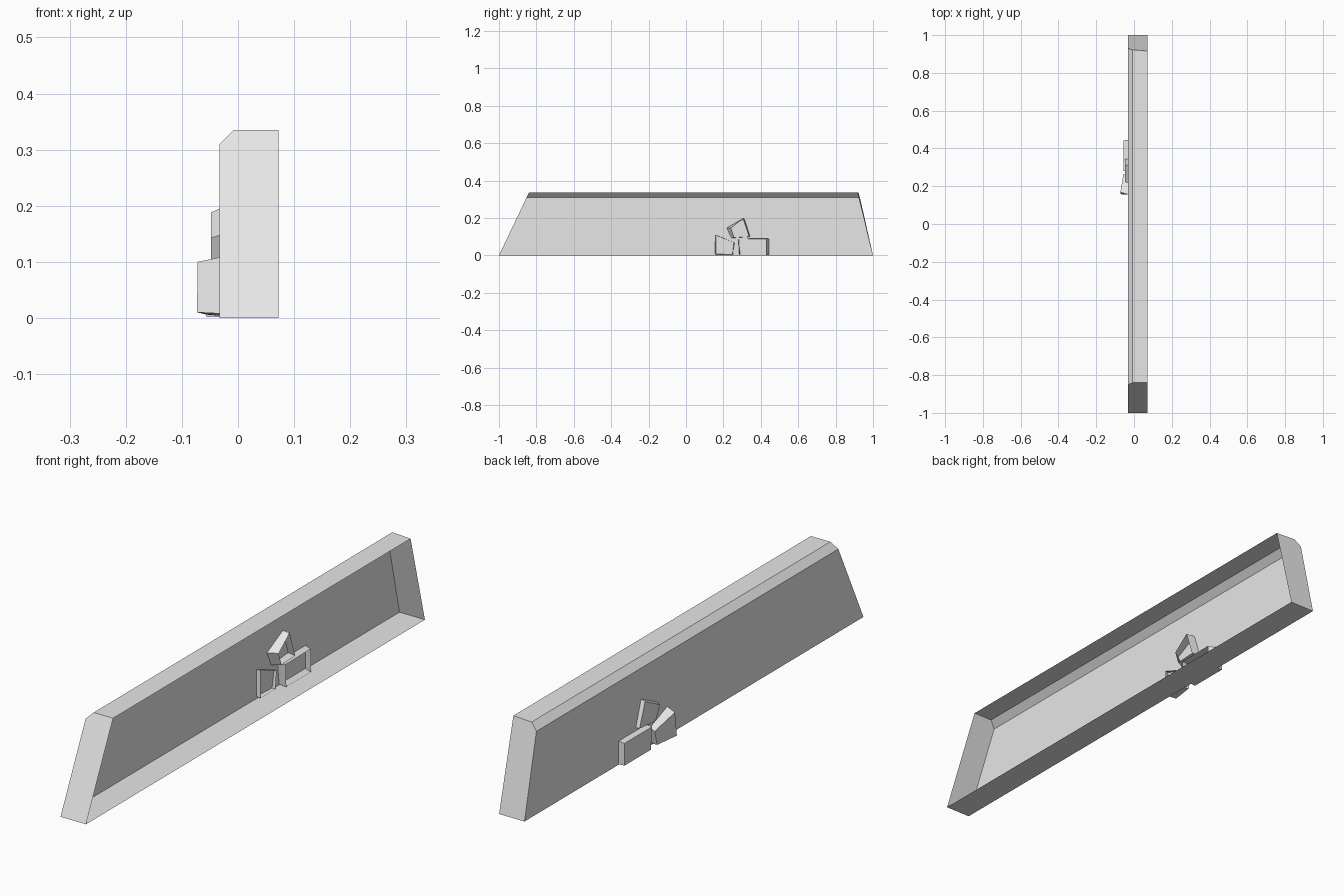
import bpy
import bmesh

cube = bpy.data.objects.get("Cube")
if cube:
    bpy.data.objects.remove(cube, do_unlink=True)

grey = bpy.data.materials.new("light_grey")
grey.use_nodes = True
grey.diffuse_color = (0.8, 0.8, 0.8, 1)
grey.node_tree.nodes["Principled BSDF"].inputs["Base Color"].default_value = (0.8, 0.8, 0.8, 1)


def add_object(name, bm):
    mesh = bpy.data.meshes.new(name)
    bm.to_mesh(mesh)
    bm.free()
    mesh.materials.append(grey)
    obj = bpy.data.objects.new(name, mesh)
    bpy.context.collection.objects.link(obj)
    return obj


def loft(bm, ring_a, ring_b, closed):
    """Join two rings of vertices with quads."""
    count = len(ring_a)
    for i in range(count if closed else count - 1):
        j = (i + 1) % count
        bm.faces.new((ring_a[i], ring_a[j], ring_b[j], ring_b[i]))


# Long trough with sloping ends and a chamfered top edge, open on the +x side
WALL, RIM, HEIGHT = -0.033, 0.072, 0.335
profile = [(RIM, 0), (WALL, 0), (WALL, 0.31), (-0.008, HEIGHT), (RIM, HEIGHT)]
bm = bmesh.new()
front = [bm.verts.new((x, -1 + 0.16 * z / HEIGHT, z)) for x, z in profile]
back = [bm.verts.new((x, 1 - (0.076 + 0.08 * (x - WALL)) * z / HEIGHT, z)) for x, z in profile]
loft(bm, front, back, False)
bm.faces.new(front[::-1])
bm.faces.new(back)
add_object("long_shell", bm)


# Small hollow blocks pushed through the wall: capped outside, open inside
def wall_block(name, inner_x, inner, middle, outer, outer_x):
    bm = bmesh.new()
    rings = []
    for outline, depth in ((inner, [inner_x] * 4), (middle, [WALL] * 4), (outer, outer_x)):
        rings.append([bm.verts.new((x, y, z)) for x, (y, z) in zip(depth, outline)])
    loft(bm, rings[0], rings[1], True)
    loft(bm, rings[1], rings[2], True)
    bm.faces.new(rings[2])
    add_object(name, bm)


wall_block("upper_block", 0.0,
           [(0.24, 0.145), (0.257, 0.095), (0.337, 0.1), (0.305, 0.197)],
           [(0.218, 0.147), (0.243, 0.092), (0.343, 0.1), (0.312, 0.195)],
           [(0.222, 0.143), (0.247, 0.092), (0.343, 0.1), (0.31, 0.188)],
           [-0.048] * 4)

wall_block("front_block", -0.02,
           [(0.16, 0.003), (0.16, 0.108), (0.256, 0.07), (0.25, 0.003)],
           [(0.155, 0.008), (0.157, 0.108), (0.26, 0.068), (0.248, 0.004)],
           [(0.158, 0.01), (0.168, 0.1), (0.265, 0.062), (0.25, 0.006)],
           [-0.073, -0.072, -0.056, -0.056])

wall_block("back_block", 0.0,
           [(0.285, 0.003), (0.282, 0.088), (0.43, 0.09), (0.43, 0.003)],
           [(0.29, 0.002), (0.28, 0.088), (0.445, 0.088), (0.445, 0.002)],
           [(0.287, 0.002), (0.28, 0.085), (0.443, 0.085), (0.443, 0.002)],
           [-0.056] * 4)
